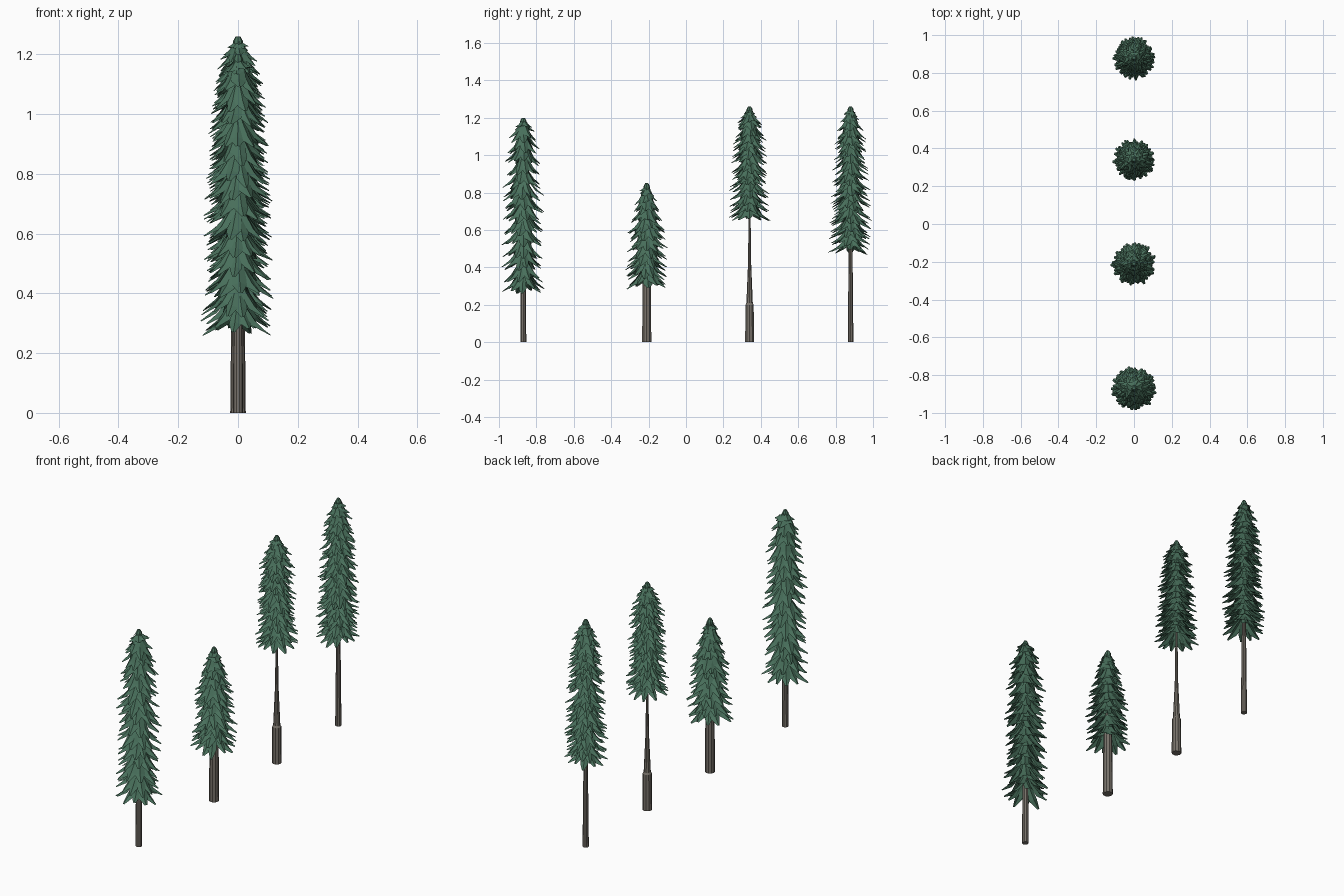
import bpy, bmesh, math, random
from mathutils import Vector

if "Cube" in bpy.data.objects:
    bpy.data.objects.remove(bpy.data.objects["Cube"])

random.seed(4)


def material(name, color):
    m = bpy.data.materials.new(name)
    m.diffuse_color = (*color, 1)
    m.use_nodes = True
    m.node_tree.nodes["Principled BSDF"].inputs["Base Color"].default_value = m.diffuse_color
    return m


GREEN = material("needles", (0.065, 0.16, 0.105))
BARK = material("bark", (0.19, 0.17, 0.145))


def finish(bm, name, mat, y):
    me = bpy.data.meshes.new(name)
    bm.to_mesh(me)
    bm.free()
    me.materials.append(mat)
    ob = bpy.data.objects.new(name, me)
    ob.location = (0, y, 0)
    bpy.context.collection.objects.link(ob)
    return ob


def interp(points, z):
    for (z0, r0), (z1, r1) in zip(points, points[1:]):
        if z <= z1:
            return r0 + (r1 - r0) * max(0, z - z0) / (z1 - z0)
    return points[-1][1]


# Trunk: stacked ten-sided rings, closed at both ends
def trunk(name, y, profile, n=10):
    bm = bmesh.new()
    rings = [[bm.verts.new((r * math.cos(2 * math.pi * i / n),
                            r * math.sin(2 * math.pi * i / n), z))
              for i in range(n)] for z, r in profile]
    for a, b in zip(rings, rings[1:]):
        for i in range(n):
            j = (i + 1) % n
            bm.faces.new((a[i], a[j], b[j], b[i]))
    bm.faces.new(rings[0][::-1])
    bm.faces.new(rings[-1])
    finish(bm, name, BARK, y)


# One drooping bough: a ridged blade, steep at the trunk and flaring at the tip
def bough(bm, angle, z_tip, r_tip, drop, width):
    out = Vector((math.cos(angle), math.sin(angle), 0))
    side = Vector((-out.y, out.x, 0))
    up = Vector((0, 0, 1))
    rows = []
    # fraction of reach, fraction of drop remaining, fraction of width
    for f, h, w in ((0.06, 1, 0.45), (0.30, 0.62, 0.85),
                    (0.64, 0.25, 1.0), (1.0, 0.0, 0.25)):
        c = out * (r_tip * f) + up * (z_tip + drop * h)
        s = side * (width * w / 2)
        sag = (up * 0.6 + out * 0.5) * (width * w * 0.32)
        rows.append([bm.verts.new(p) for p in (c - s - sag, c, c + s - sag)])
    for a, b in zip(rows, rows[1:]):
        for i in range(2):
            bm.faces.new((a[i], b[i], b[i + 1], a[i + 1]))


# Crown: staggered tiers of boughs and a small rounded tip
def crown(name, y, top, profile, tiers, count, drop, width):
    bm = bmesh.new()
    z_low, z_high = profile[0][0], profile[-1][0]
    for k in range(tiers):
        t = k / (tiers - 1)
        z = z_low + (z_high - z_low) * t
        n = count if t < 0.85 else count - 2
        for i in range(n):
            a = 2 * math.pi * (i + 0.5 * (k % 2) + random.uniform(-.2, .2)) / n + k * 0.13
            zt = z + random.uniform(-0.012, 0.02)
            r = interp(profile, zt) * random.uniform(0.84, 1.06)
            d = min(drop * random.uniform(0.9, 1.1), top - zt - 0.006)
            bough(bm, a, zt, r, d, width * random.uniform(0.85, 1.15))
    n = 8
    rings = [[bm.verts.new((r * math.cos(2 * math.pi * i / n),
                            r * math.sin(2 * math.pi * i / n), top + dz))
              for i in range(n)] for dz, r in ((-0.07, 0.022), (-0.015, 0.016), (0, 0.008))]
    for a, b in zip(rings, rings[1:]):
        for i in range(n):
            j = (i + 1) % n
            bm.faces.new((a[i], a[j], b[j], b[i]))
    bm.faces.new(rings[-1])
    finish(bm, name, GREEN, y)


# Tall open tree at the front
trunk("front_trunk", -0.87, [(0, .017), (.3, .015), (1.15, .006)])
crown("front_crown", -0.87, 1.2,
      [(.27, .118), (.5, .112), (.8, .108), (.97, .098), (1.1, .075), (1.14, .05)],
      15, 11, .13, .046)

# Short stout tree
trunk("short_trunk", -0.21, [(0, .026), (.3, .023), (.8, .006)])
crown("short_crown", -0.21, .85,
      [(.295, .120), (.42, .115), (.6, .098), (.72, .068), (.79, .04)],
      11, 12, .13, .046)

# Tree with a stepped, tapering trunk
trunk("tapered_trunk", 0.34, [(0, .025), (.2, .023), (.21, .018), (.42, .009), (.65, .006), (1.2, .004)])
crown("tapered_crown", 0.34, 1.26,
      [(.65, .112), (.8, .106), (1.0, .096), (1.1, .088), (1.17, .068), (1.21, .04)],
      16, 12, .105, .04)

# Tall dense tree at the back
trunk("back_trunk", 0.88, [(0, .016), (.48, .011), (1.2, .005)])
crown("back_crown", 0.88, 1.26,
      [(.48, .114), (.7, .108), (.9, .097), (1.08, .084), (1.17, .064), (1.21, .038)],
      20, 12, .105, .04)
